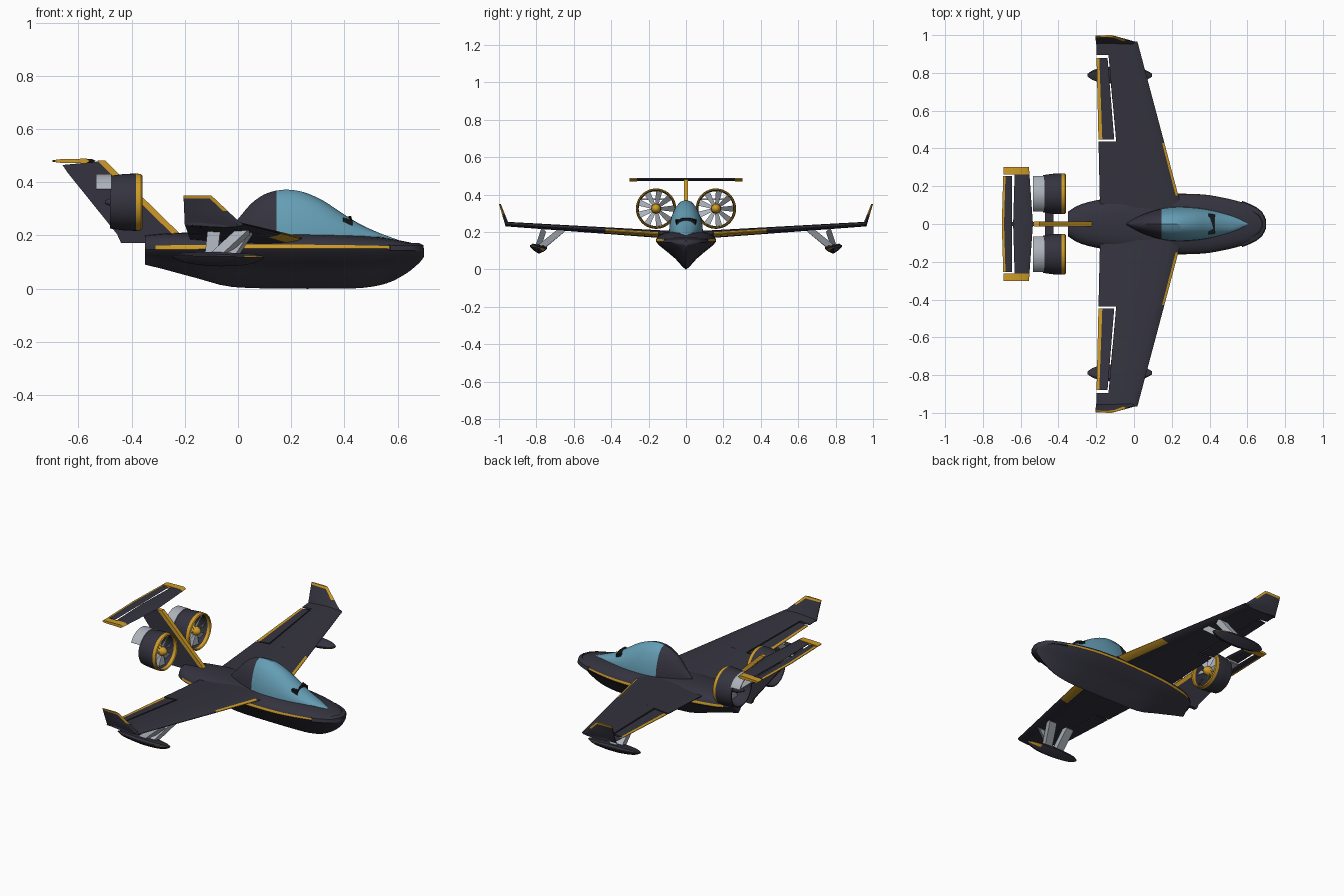
import bpy, bmesh
from math import sin, cos, pi, radians
from mathutils import Vector

if "Cube" in bpy.data.objects:
    bpy.data.objects.remove(bpy.data.objects["Cube"])


def material(name, rgb):
    m = bpy.data.materials.new(name)
    m.use_nodes = True
    m.diffuse_color = (*rgb, 1)
    m.node_tree.nodes["Principled BSDF"].inputs["Base Color"].default_value = (*rgb, 1)
    return m


DARK = material("charcoal", (0.035, 0.034, 0.05))
GOLD = material("gold", (0.62, 0.33, 0.02))
BLUE = material("canopy blue", (0.13, 0.34, 0.46))
GREY = material("light grey", (0.42, 0.45, 0.5))
BLACK = material("black", (0.008, 0.008, 0.01))


def loft(name, rings, mats, rule=None, closed=False, angle=35):
    """Skin a list of rings; rule(i, j) picks the material of each face."""
    bm = bmesh.new()
    vs = [[bm.verts.new(p) for p in r] for r in rings]
    n, m = len(rings), len(rings[0])
    for i in range(n if closed else n - 1):
        for j in range(m):
            a, b, k = vs[i], vs[(i + 1) % n], (j + 1) % m
            f = bm.faces.new((a[j], a[k], b[k], b[j]))
            f.material_index = int(rule(i, j)) if rule else 0
    if not closed:
        for i, r in ((0, vs[0]), (n - 2, vs[-1])):
            f = bm.faces.new(r)
            f.material_index = int(rule(i, 0)) if rule and name.endswith("tip") else 0
    bmesh.ops.recalc_face_normals(bm, faces=bm.faces)
    me = bpy.data.meshes.new(name)
    bm.to_mesh(me)
    bm.free()
    for mt in mats:
        me.materials.append(mt)
    ob = bpy.data.objects.new(name, me)
    bpy.context.collection.objects.link(ob)
    bpy.ops.object.select_all(action='DESELECT')
    ob.select_set(True)
    bpy.context.view_layer.objects.active = ob
    bpy.ops.object.shade_smooth_by_angle(angle=radians(angle))
    return ob


def slab(name, pts, offset, mat):
    """Flat outline thickened both ways along offset."""
    o = Vector(offset)
    return loft(name, [[Vector(p) + o for p in pts], [Vector(p) - o for p in pts]], [mat])


def refine(rows, n=3):
    """Smooth interpolation between station rows."""
    out = []
    for i in range(len(rows) - 1):
        p = [rows[max(0, min(len(rows) - 1, i + d))] for d in (-1, 0, 1, 2)]
        for s in range(n):
            t = s / n
            out.append([b + 0.5 * t * (c - a + t * (2 * a - 5 * b + 4 * c - d + t * (3 * (b - c) + d - a)))
                        for a, b, c, d in zip(*p)])
    return out + [list(rows[-1])]


def mirrored(half):
    """Closed section from a half outline that starts and ends on the centre plane."""
    return half + [(x, -y, z) for x, y, z in reversed(half[1:-1])]


# Hull: x, half width, keel, chine, deck
hull = [(-.35, .065, .09, .148, .2), (-.28, .105, .073, .148, .207), (-.15, .135, .038, .148, .212),
        (-.02, .15, .006, .15, .212), (.2, .16, 0, .15, .212), (.36, .157, 0, .15, .207),
        (.47, .14, .003, .15, .2), (.56, .118, .02, .15, .19), (.63, .092, .055, .146, .177),
        (.68, .058, .095, .14, .165), (.7, .02, .12, .135, .152)]


def hull_ring(x, w, zb, zc, zt):
    h, d = zc - zb, zt - zc
    half = [(0, 0), (.1, .08), (.35, .38), (.65, .65), (.92, .88), (1, 1)]
    pts = [(x, w * a, zb + h * b) for a, b in half]
    pts += [(x, w * a, zc + d * b) for a, b in ((.99, .25), (.9, .55), (.7, .8), (.4, .95), (0, 1))]
    return mirrored(pts)


rows = refine(hull)
loft("hull", [hull_ring(*r) for r in rows], [DARK, GOLD],
     lambda i, j: j in (5, 14) and 1 < i < len(rows) - 9)

# Nose bumper wrapped around the bow
bow = [(.575, .122), (.61, .108), (.65, .088), (.68, .064), (.7, .02)]
path = bow + [(x, -y) for x, y in reversed(bow)]
loft("nose_bumper", [[(x - .001, y, .15 + .013 * sin(a) + .012 * (.7 - x) / .12),
                      (x - .02, y * .8, .17 + .013 * sin(a))][k:k + 1][0:1] and
                     [(x - .001, y, .143), (x - .003, y * .96, .163), (x - .02, y * .75, .172), (x - .03, y * .7, .15)]
                     for x, y in path for a, k in ((0, 0),)], [DARK])

# Canopy glass and its tapering rear fairing: x, half width, top
canopy = [(-.04, .006, .22), (0, .028, .262), (.05, .052, .32), (.1, .07, .355), (.145, .082, .369),
          (.19, .089, .372), (.25, .091, .362), (.32, .087, .331), (.39, .077, .285), (.46, .06, .242),
          (.53, .038, .21), (.6, .008, .184)]


def canopy_ring(x, w, zt):
    base = min(.195, zt - .01)
    prof = [(0, 0), (1, 0), (.97, .25), (.84, .52), (.62, .78), (.34, .94), (0, 1)]
    return mirrored([(x, w * a, base + (zt - base) * b) for a, b in prof])


loft("rear_fairing", [canopy_ring(*r) for r in refine(canopy[:5])], [DARK])
loft("canopy_glass", [canopy_ring(*r) for r in refine(canopy[4:])], [BLUE])
slab("instrument_panel", [(.395, -.055, .255), (.395, .055, .255), (.43, .05, .245), (.425, .025, .262),
                          (.425, -.025, .262), (.43, -.05, .245)], (0, 0, .012), BLACK)


# Wing surface at span y and chord fraction f
def wing_point(y, f, side):
    le, te = .275 - .266 * y, -.178 - .023 * y
    t = (.044 - .02 * y) / 2 * max(.1, 2.6 * f ** .5 * (1 - f))
    return le + (te - le) * f, y, .18 + .065 * y + side * t


def wing_panel(name, s, ys, fs, rule=None):
    rings = []
    for y in ys:
        pts = [wing_point(y, f, 1) for f in fs] + [wing_point(y, f, -1) for f in reversed(fs)]
        rings.append([(x, s * q, z) for x, q, z in pts])
    loft(name, rings, [DARK, GOLD], rule)


FULL = (0, .035, .13, .3, .55, .75, 1)
for s, side in ((1, "left"), (-1, "right")):
    wing_panel(side + "_inner_wing", s, (.05, .15, .43, .437), FULL,
               lambda i, j: i == 1 and j in (0, 11, 12, 13))
    wing_panel(side + "_mid_wing", s, (.437, .9), (0, .035, .13, .3, .5, .73))
    wing_panel(side + "_aileron", s, (.447, .88), (.757, .85, .94, 1), lambda i, j: j in (2, 3))
    wing_panel(side + "_outer_wing", s, (.895, .965), FULL)

    # Upswept winglet with gold leading edge and cap
    def winglet_ring(v):
        y, z = .955 + .04 * v, .235 + .115 * v
        le, te, t = .022 - .122 * v, -.2 - .005 * v, .011 - .006 * v
        return [(le, s * y, z), (le - .018, s * (y + t), z), (te, s * (y + .003), z),
                (te, s * (y - .003), z), (le - .018, s * (y - t), z)]
    loft(side + "_winglet_tip", [winglet_ring(v) for v in (0, .5, .9, 1)], [DARK, GOLD],
         lambda i, j: i == 2 or (i > 0 and j in (0, 4)))

    # Wing float on three flat struts
    float_rows = refine([(-.245, .008, .118, .126), (-.2, .033, .098, .132), (-.1, .045, .085, .134),
                         (.0, .042, .086, .13), (.06, .028, .096, .127), (.095, .008, .112, .122)])
    loft(side + "_float", [[(x, s * (.788 + a * w), zb + (zt - zb) * b + .12 * a * w) for a, b in
                            ((0, 0), (.6, .3), (1, .65), (1, .8), (.7, 1), (-.7, 1), (-1, .8), (-1, .65), (-.6, .3))]
                           for x, w, zb, zt in float_rows], [DARK, GOLD],
         lambda i, j: j in (2, 7) and i > 9)
    for k, (x0, y0, x1, y1) in enumerate(((-.09, .66, -.1, .77), (.03, .66, -.03, .775), (.02, .76, -.08, .79))):
        slab(f"{side}_float_strut_{k + 1}",
             [(x0 - .024, s * y0, .214), (x0 + .024, s * y0, .214), (x1 + .024, s * y1, .122), (x1 - .024, s * y1, .122)],
             (0, s * .012, .012), GREY)

    # Ducted fan
    cy, cz, N = s * .16, .325, 40

    def circle(x, r, n=N, a0=0, a1=2 * pi):
        return [(x, cy + r * cos(a0 + (a1 - a0) * k / n), cz + r * sin(a0 + (a1 - a0) * k / n)) for k in range(n)]
    duct = [(-.36, .101), (-.365, .106), (-.383, .108), (-.43, .106), (-.482, .099),
            (-.482, .093), (-.43, .096), (-.383, .096), (-.365, .097)]
    loft(side + "_duct", [circle(*p) for p in duct], [DARK, GOLD], lambda i, j: i in (0, 1, 7, 8), closed=True)
    loft(side + "_spinner", [circle(x, r, 20) for x, r in
                             ((-.362, .004), (-.368, .014), (-.382, .024), (-.42, .028))], [GOLD])
    loft(side + "_fan_body", [circle(x, r, 20) for x, r in ((-.42, .026), (-.46, .022), (-.5, .006))], [DARK])
    for k in range(9):
        a = 2 * pi * k / 9
        out, tan = Vector((0, cos(a), sin(a))), Vector((0, -sin(a), cos(a)))
        c = Vector((-.405, cy, cz))
        chord0, chord1 = tan * .008 + Vector((.012, 0, 0)), tan * .017 + Vector((.008, 0, 0))
        slab(f"{side}_fan_blade_{k + 1}", [c + out * .02 - chord0, c + out * .02 + chord0,
                                           c + out * .095 + chord1, c + out * .095 - chord1], (.0015, 0, 0), GREY)
    # Grey exhaust deflector over the rear of the duct
    arc = [radians(28 + 124 * k / 16) for k in range(17)]
    loft(side + "_deflector", [[(x, cy + r * cos(a), cz + r * sin(a)) for x, r in
                                ((-.475, .106), (-.535, .106), (-.535, .1), (-.475, .1))] for a in arc], [GREY])
    slab(side + "_deflector_vane", [(-.535, cy - .09, cz + .05), (-.535, cy + .09, cz + .05),
                                    (-.48, cy + .09, cz + .05), (-.48, cy - .09, cz + .05)], (0, 0, .003), GREY)
    slab(side + "_duct_pylon", [(-.47, 0, cz), (-.425, 0, cz), (-.425, s * .062, cz), (-.47, s * .062, cz)],
         (0, 0, .012), DARK)

# Swept fin with gold leading edge, and tail stub
slab("fin", [(-.24, 0, .2), (-.525, 0, .478), (-.66, 0, .465), (-.64, 0, .435), (-.455, 0, .205),
             (-.44, 0, .172), (-.34, 0, .172)], (0, .01, 0), DARK)
slab("fin_leading_edge", [(-.215, 0, .203), (-.5, 0, .482), (-.53, 0, .482), (-.245, 0, .203)], (0, .012, 0), GOLD)


# T-tail: stabiliser and elevator with gold tips
def tail_part(name, x_front, x_back, sweep, t, ys, rule):
    rings = []
    for y in ys:
        f, b, z = x_front - sweep * abs(y), x_back + .03 * abs(y), .48
        rings.append([(f, y, z), (f - .015, y, z + t), (b + .012, y, z + t * .7), (b, y, z + .002),
                      (b, y, z - .002), (b + .012, y, z - t * .7), (f - .015, y, z - t)])
    loft(name, rings, [DARK, GOLD], rule)


tail_part("stabiliser", -.535, -.64, .07, .008, (-.262, 0, .262), None)
tail_part("elevator", -.645, -.7, 0, .006, (-.255, 0, .255), lambda i, j: j in (2, 3, 4))
for s, side in ((1, "left"), (-1, "right")):
    tail_part(side + "_stabiliser_cap", -.535, -.7, .07, .009, (s * .262, s * .302), None)
    bpy.context.object.data.materials[0] = GOLD
